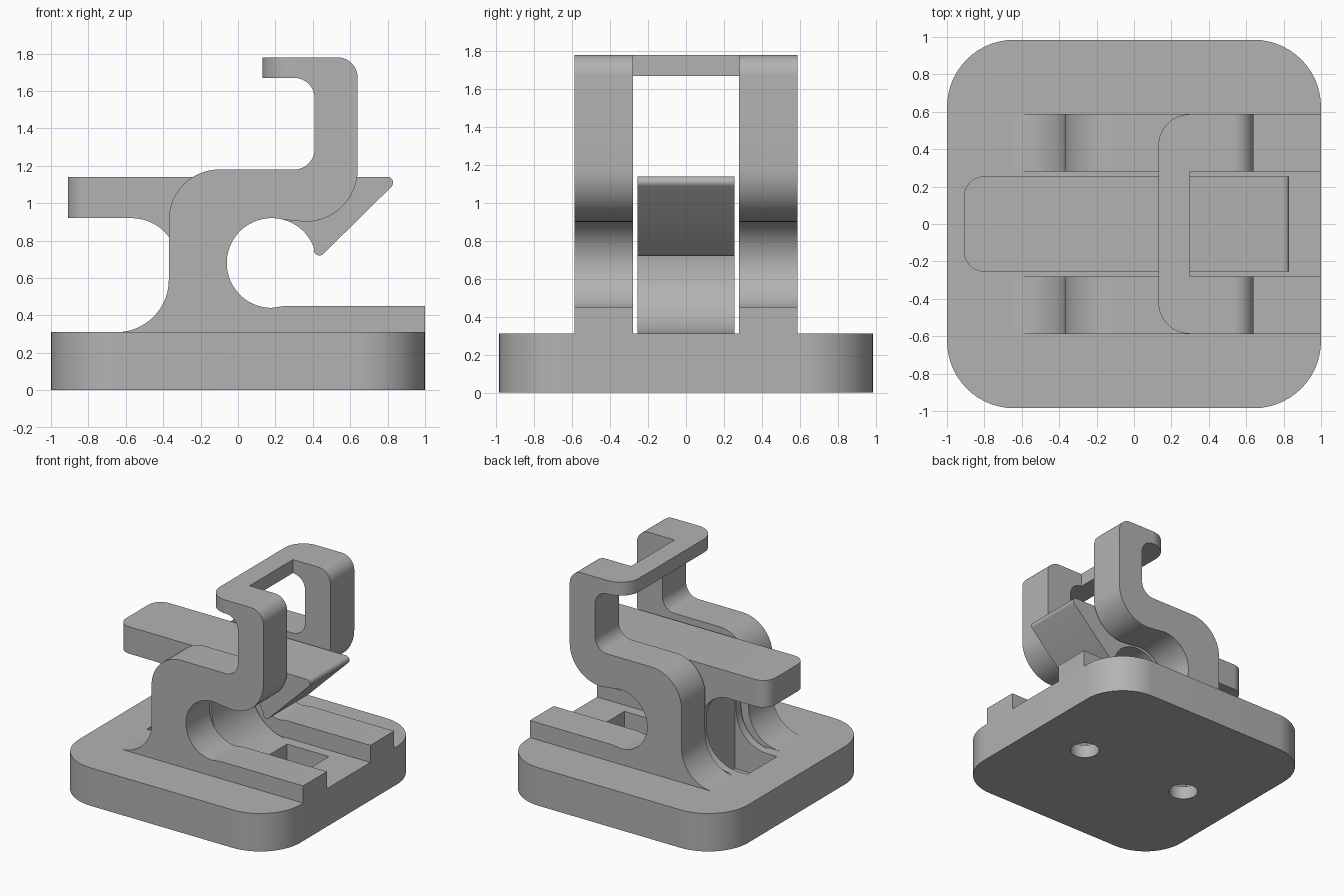
import bpy, bmesh
from math import radians, cos, sin

if "Cube" in bpy.data.objects:
    bpy.data.objects.remove(bpy.data.objects["Cube"])

grey = bpy.data.materials.new("light grey plastic")
grey.use_nodes = True
COLOR = (0.45, 0.45, 0.45, 1)
grey.diffuse_color = COLOR
grey.node_tree.nodes["Principled BSDF"].inputs["Base Color"].default_value = COLOR


def arc(cx, cz, r, a0, a1, n=14):
    angles = [radians(a0 + (a1 - a0) * i / n) for i in range(n + 1)]
    return [(cx + r * cos(a), cz + r * sin(a)) for a in angles]


def finish(bm, name):
    bmesh.ops.recalc_face_normals(bm, faces=bm.faces[:])
    mesh = bpy.data.meshes.new(name)
    bm.to_mesh(mesh)
    bm.free()
    mesh.materials.append(grey)
    ob = bpy.data.objects.new(name, mesh)
    bpy.context.collection.objects.link(ob)
    return ob


def round_uprights(bm, radius, x_max):
    """Round the vertical edges lying left of x_max."""
    edges = [e for e in bm.edges
             if all(v.co.x < x_max for v in e.verts)
             and (e.verts[0].co.xy - e.verts[1].co.xy).length < 1e-5]
    bmesh.ops.bevel(bm, geom=edges, offset=radius, segments=14,
                    profile=0.5, affect='EDGES')


def prism(name, outline, y0, y1, tail_radius=0, tail_x=0):
    """Extrude an x-z outline along y."""
    bm = bmesh.new()
    face = bm.faces.new([bm.verts.new((x, y0, z)) for x, z in outline])
    extruded = bmesh.ops.extrude_face_region(bm, geom=[face])["geom"]
    for v in extruded:
        if isinstance(v, bmesh.types.BMVert):
            v.co.y = y1
    if tail_radius:
        round_uprights(bm, tail_radius, tail_x)
    return finish(bm, name)


def box(name, x0, x1, half_y, z0, z1, radius=0, x_max=9):
    outline = [(x0, z0), (x1, z0), (x1, z1), (x0, z1)]
    return prism(name, outline, -half_y, half_y, radius, x_max)


def cylinder(name, x, r, z0, z1):
    bm = bmesh.new()
    bmesh.ops.create_cone(bm, cap_ends=True, segments=40, radius1=r, radius2=r, depth=z1 - z0)
    bmesh.ops.translate(bm, vec=(x, 0, (z0 + z1) / 2), verts=bm.verts[:])
    return finish(bm, name)


def cut(ob, cutter):
    cutter.hide_render = True
    mod = ob.modifiers.new("cut", 'BOOLEAN')
    mod.operation, mod.solver, mod.object = 'DIFFERENCE', 'EXACT', cutter
    bpy.context.view_layer.objects.active = ob
    bpy.ops.object.modifier_apply(modifier=mod.name)


# Rounded base plate
TOP = 0.31
base = box("base", -1, 1, 0.985, 0, TOP, 0.36)

# Side arms: foot fillet, column, upper hook and lower rail in one outline
arm_outline = (
    [(-0.65, 0.25)]
    + arc(-0.65, 0.59, 0.28, 270, 360)
    + arc(-0.10, 0.91, 0.27, 180, 90)
    + arc(0.30, 1.29, 0.11, 270, 360)
    + arc(0.30, 1.56, 0.11, 0, 90)
    + [(0.30, 1.78)]
    + arc(0.53, 1.67, 0.11, 90, 0)
    + arc(0.36, 1.18, 0.28, 0, -90)
    + arc(0.18, 0.68, 0.24, 75, 270, 32)
    + [(0.25, 0.45), (1, 0.45), (1, 0.25)])
arms = [prism(name, arm_outline, *span) for name, span in
        (("right_arm", (-0.587, -0.28)), ("left_arm", (0.28, 0.587)))]

# Bridge joining the arm tips
bridge = box("top_bridge", 0.13, 0.30, 0.587, 1.67, 1.78, 0.169, 0.2)

# Spring lever with column, tail and barbed nose
lever_outline = (
    [(-0.91, 0.92), (-0.91, 1.14)]
    + arc(0.80, 1.11, 0.03, 90, -45, 8)
    + arc(0.435, 0.75, 0.03, -45, -160, 8)
    + arc(0.18, 0.68, 0.24, 18, 178, 28)
    + arc(0.29, 0.66, 0.35, 180, 270)
    + [(0.29, 0.25), (-0.6, 0.25)]
    + arc(-0.6, 0.59, 0.28, 270, 360)
    + arc(-0.57, 0.67, 0.25, 0, 90))
lever = prism("lever", lever_outline, -0.255, 0.255, 0.11, -0.9)

# Square screw pockets and round screw holes
for x in (-0.5, 0.5):
    pocket = box("pocket_cutter", x - 0.19, x + 0.19, 0.19, 0.11, 0.85)
    hole = cylinder("hole_cutter", x, 0.112, -0.1, 0.2)
    cut(base, pocket)
    cut(base, hole)
    if x < 0:
        cut(lever, pocket)
    for helper in (pocket, hole):
        bpy.data.objects.remove(helper)

# Smooth curves, crisp edges
bpy.ops.object.select_all(action='DESELECT')
for ob in [base, bridge, lever] + arms:
    ob.select_set(True)
bpy.context.view_layer.objects.active = base
bpy.ops.object.shade_smooth_by_angle(angle=radians(30))
